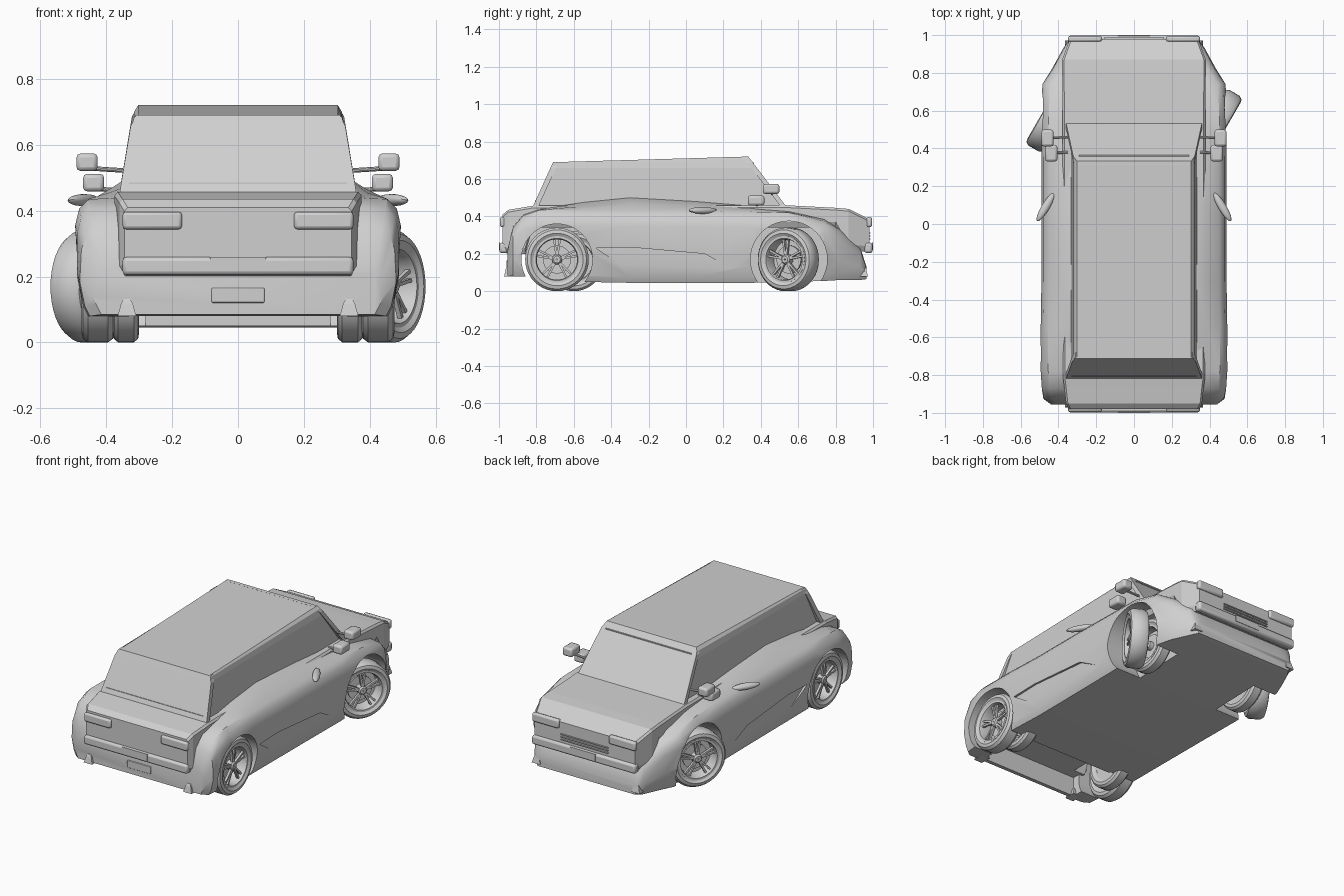
import bpy, bmesh, math
from mathutils import Matrix, Vector

if "Cube" in bpy.data.objects:
    bpy.data.objects.remove(bpy.data.objects["Cube"], do_unlink=True)

grey = bpy.data.materials.new("plain grey")
grey.use_nodes = True
grey.diffuse_color = (0.63, 0.63, 0.63, 1)
grey.node_tree.nodes["Principled BSDF"].inputs["Base Color"].default_value = (0.63, 0.63, 0.63, 1)


def add_object(name, bm, smooth=False, bevel=0):
    bmesh.ops.recalc_face_normals(bm, faces=bm.faces)
    mesh = bpy.data.meshes.new(name)
    bm.to_mesh(mesh)
    bm.free()
    mesh.materials.append(grey)
    ob = bpy.data.objects.new(name, mesh)
    bpy.context.collection.objects.link(ob)
    if bevel:
        mod = ob.modifiers.new("Bevel", "BEVEL")
        mod.width, mod.segments = bevel, 2
    if smooth:
        shade(ob)
    return ob


def activate(ob):
    bpy.ops.object.select_all(action='DESELECT')
    ob.select_set(True)
    bpy.context.view_layer.objects.active = ob


def shade(ob):
    activate(ob)
    bpy.ops.object.shade_smooth_by_angle(angle=math.radians(35))


def loft(name, rings, **kw):
    """Skin closed rings of points, capping both ends."""
    bm = bmesh.new()
    rows = [[bm.verts.new(p) for p in ring] for ring in rings]
    for a, b in zip(rows, rows[1:]):
        for i in range(len(a)):
            j = (i + 1) % len(a)
            bm.faces.new((a[i], a[j], b[j], b[i]))
    bm.faces.new(rows[0])
    bm.faces.new(rows[-1])
    return add_object(name, bm, **kw)


def mirrored_ring(y, half):
    return [(x, y, z) for x, z in half] + [(-x, y, z) for x, z in reversed(half)]


def level_ring(z, x, y0, y1):
    return [(x, y0, z), (x, y1, z), (-x, y1, z), (-x, y0, z)]


def box(name, centre, size, bevel=0):
    bm = bmesh.new()
    bmesh.ops.create_cube(bm, size=1)
    bm.transform(Matrix.Translation(centre) @ Matrix.Diagonal((*size, 1)))
    return add_object(name, bm, bevel=bevel, smooth=bevel > 0)


def prism(name, outline, x0, x1):
    return loft(name, [[(x, y, z) for y, z in outline] for x in (x0, x1)])


def circle(y, z, r, n=40):
    return [(y + r * math.cos(2 * math.pi * i / n), z + r * math.sin(2 * math.pi * i / n)) for i in range(n)]


def cut(target, cutter):
    cutter.hide_render = True
    mod = target.modifiers.new("Cut", "BOOLEAN")
    mod.operation, mod.solver, mod.object = 'DIFFERENCE', 'EXACT', cutter
    activate(target)
    bpy.ops.object.modifier_apply(modifier=mod.name)
    bpy.data.objects.remove(cutter, do_unlink=True)


# Wide lower body: y, floor, sill, waist and shoulder half widths, shoulder height, crown height
stations = [
    (-0.955, 0.085, 0.43, 0.44, 0.43, 0.22, 0.22),
    (-0.925, 0.08, 0.465, 0.48, 0.475, 0.34, 0.345),
    (-0.87, 0.08, 0.47, 0.488, 0.488, 0.405, 0.41),
    (-0.78, 0.075, 0.47, 0.49, 0.494, 0.435, 0.44),
    (-0.55, 0.05, 0.465, 0.485, 0.494, 0.435, 0.475),
    (-0.3, 0.045, 0.46, 0.482, 0.49, 0.43, 0.50),
    (0.05, 0.045, 0.462, 0.485, 0.49, 0.43, 0.48),
    (0.35, 0.045, 0.465, 0.488, 0.49, 0.425, 0.455),
    (0.55, 0.05, 0.465, 0.488, 0.492, 0.42, 0.43),
    (0.74, 0.055, 0.45, 0.478, 0.485, 0.375, 0.39),
    (0.82, 0.06, 0.42, 0.435, 0.43, 0.33, 0.34),
    (0.93, 0.06, 0.37, 0.375, 0.37, 0.24, 0.24),
    (0.965, 0.065, 0.345, 0.35, 0.345, 0.13, 0.13),
]


def body_half(floor, sill, waist, shoulder, top, crown):
    h = top - floor
    return [(sill - 0.015, floor), (sill, floor + 0.03), (waist, floor + 0.4 * h),
            (shoulder, floor + 0.78 * h), (shoulder - 0.012, floor + 0.92 * h),
            (shoulder - 0.04, top), (min(0.39, shoulder - 0.08), (top + crown) / 2),
            (min(0.335, shoulder - 0.1), crown)]


body = loft("lower_body", [mirrored_ring(s[0], body_half(*s[1:])) for s in stations])

# Wheel wells, door recesses and the open space under the tail
door_recess = [(-0.48, 0.23), (-0.3, 0.235), (0.1, 0.2), (0.28, 0.1), (-0.3, 0.11)]
for side in (1, -1):
    for y, r in ((0.55, 0.205), (-0.69, 0.19)):
        cut(body, prism("well_cutter", circle(y, 0.17, r), side * 0.28, side * 0.7))
    cut(body, prism("recess_cutter", door_recess, side * 0.472, side * 0.7))
cut(body, box("tail_cutter", (0, -0.74, 0.08), (0.66, 0.37, 0.24)))
shade(body)

# Boxy upper shell: y, half width, bottom, top
shell = [(-0.98, 0.345, 0.21, 0.41), (-0.95, 0.36, 0.2, 0.435), (-0.86, 0.37, 0.2, 0.45),
         (-0.82, 0.375, 0.34, 0.457), (0.53, 0.378, 0.34, 0.46), (0.8, 0.38, 0.34, 0.446),
         (0.87, 0.38, 0.22, 0.44), (0.98, 0.34, 0.21, 0.385)]
loft("upper_shell", [mirrored_ring(y, [(w - 0.015, b), (w, b + 0.03), (w, t - 0.012), (w - 0.01, t)])
                     for y, w, b, t in shell])

# Cabin, with wider front and rear glass standing proud of the sides
loft("cabin", [level_ring(0.45, 0.335, -0.815, 0.53), level_ring(0.66, 0.322, -0.723, 0.37),
               [(x, y, z) for x, y, z in ((0.315, -0.71, 0.685), (0.315, 0.345, 0.7),
                                          (-0.315, 0.345, 0.7), (-0.315, -0.71, 0.685))],
               [(x, y, z) for x, y, z in ((0.303, -0.708, 0.69), (0.303, 0.33, 0.72),
                                          (-0.303, 0.33, 0.72), (-0.303, -0.708, 0.69))]])
loft("windscreen", [level_ring(0.455, 0.36, 0.505, 0.535), level_ring(0.685, 0.322, 0.33, 0.36),
                    level_ring(0.72, 0.303, 0.31, 0.333)])
loft("rear_glass", [level_ring(0.45, 0.36, -0.82, -0.79), level_ring(0.655, 0.326, -0.727, -0.697),
                    level_ring(0.69, 0.31, -0.711, -0.68)])
box("rear_glass_trim", (0, -0.803, 0.483), (0.66, 0.008, 0.005))
box("windscreen_trim", (0, 0.361, 0.686), (0.58, 0.006, 0.005))

# Lamps, bumpers and plates at both ends
for end, label in ((-1, "tail"), (1, "nose")):
    for side in (1, -1):
        box(label + "_lamp", (side * 0.26, end * 0.98, 0.37), (0.18, 0.03, 0.053), 0.01)
        loft(label + "_bumper_fin", [
            [(side * 0.337 + dx, end * y, z) for dx, y in ((-w, y0), (w, y0), (w, y1), (-w, y1))]
            for z, w, y0, y1 in ((0.08, 0.028, 0.9, 0.972), (0.118, 0.018, 0.91, 0.964),
                                 (0.132, 0.01, 0.92, 0.958))])
    box(label + "_bumper_bar", (0, end * 0.975, 0.232), (0.7, 0.044, 0.055), 0.012)
    box(label + "_plate", (0, end * 0.997, 0.24), (0.17, 0.006, 0.04))
for i in range(3):
    box("grille_slat", (0, 0.982, 0.28 + i * 0.016), (0.32, 0.01, 0.006))
box("tail_recess_panel", (0, -0.956, 0.143), (0.16, 0.008, 0.045), 0.003)


def rod(name, a, b, r):
    a, b = Vector(a), Vector(b)
    bm = bmesh.new()
    bmesh.ops.create_cone(bm, cap_ends=True, segments=10, radius1=r, radius2=r, depth=(b - a).length)
    bm.transform(Matrix.Translation((a + b) / 2) @ (b - a).to_track_quat('Z', 'Y').to_matrix().to_4x4())
    return add_object(name, bm, smooth=True)


# Mirrors: two box mirrors and one leaf mirror on each side
for side in (1, -1):
    for x, y, z in ((0.458, 0.455, 0.547), (0.438, 0.375, 0.485)):
        box("box_mirror", (side * x, y, z), (0.064, 0.088, 0.053), 0.012)
        rod("mirror_stalk", (side * x, y, z - 0.018), (side * 0.35, y + 0.005, z - 0.025), 0.007)
    bm = bmesh.new()
    bmesh.ops.create_uvsphere(bm, u_segments=16, v_segments=10, radius=1)
    bm.transform(Matrix.Translation((side * 0.468, 0.09, 0.432)) @ Matrix.Rotation(side * 0.54, 4, 'Z')
                 @ Matrix.Rotation(side * 0.25, 4, 'Y') @ Matrix.Diagonal((0.022, 0.088, 0.018, 1)))
    add_object("leaf_mirror", bm, smooth=True)


def lathe(bm, profile, steps=40):
    """Revolve a closed (x, radius) profile around the x axis."""
    rows = []
    for i in range(steps):
        a = 2 * math.pi * i / steps
        rows.append([bm.verts.new((x, r * math.cos(a), r * math.sin(a))) for x, r in profile])
    n = len(profile)
    for i in range(steps):
        a, b = rows[i], rows[(i + 1) % steps]
        for j in range(n):
            bm.faces.new((a[j], a[(j + 1) % n], b[(j + 1) % n], b[j]))


tyre = [(-0.038, 0.12), (-0.05, 0.14), (-0.046, 0.158), (-0.03, 0.17),
        (0.03, 0.17), (0.046, 0.158), (0.05, 0.14), (0.038, 0.12)]
rim = [(-0.038, 0.125), (0.042, 0.125), (0.042, 0.113), (0.03, 0.108), (-0.038, 0.108)]
hub = [(-0.04, 0.004), (-0.04, 0.03), (0.028, 0.026), (0.036, 0.018), (0.036, 0.004)]
disc = [(-0.012, 0.004), (-0.012, 0.075), (-0.004, 0.075), (-0.004, 0.004)]
back = [(-0.036, 0.004), (-0.036, 0.115), (-0.03, 0.115), (-0.03, 0.004)]


def wheel(name, loc, turn, scale=(1, 1, 1), spoked=True):
    bm = bmesh.new()
    for profile in (tyre, rim, hub, disc, back):
        lathe(bm, profile)
    # Paired spokes
    for i in range(10 if spoked else 0):
        angle = 2 * math.pi * (i // 2) / 5 + (0.14 if i % 2 else -0.14)
        m = (Matrix.Rotation(angle, 4, 'X') @ Matrix.Translation((0.022, 0, 0.065))
             @ Matrix.Diagonal((0.014, 0.011, 0.1, 1)))
        bmesh.ops.create_cube(bm, size=1, matrix=m)
    bm.transform(Matrix.Translation(loc) @ Matrix.Rotation(turn, 4, 'Z') @ Matrix.Diagonal((*scale, 1)))
    add_object(name, bm, smooth=True)


# Steered front wheels, straight rear wheels, and narrower inner wheels
steer = math.radians(-30)
for side, facing in ((1, 0), (-1, math.pi)):
    wheel("front_wheel", (side * 0.447, 0.547, 0.17), facing + steer, (1.08, 1, 1))
    wheel("rear_wheel", (side * 0.425, -0.69, 0.17), facing)
    for y in (0.55, -0.6):
        wheel("inner_wheel", (side * 0.34, y, 0.16), facing, (0.8, 0.94, 0.94), False)
